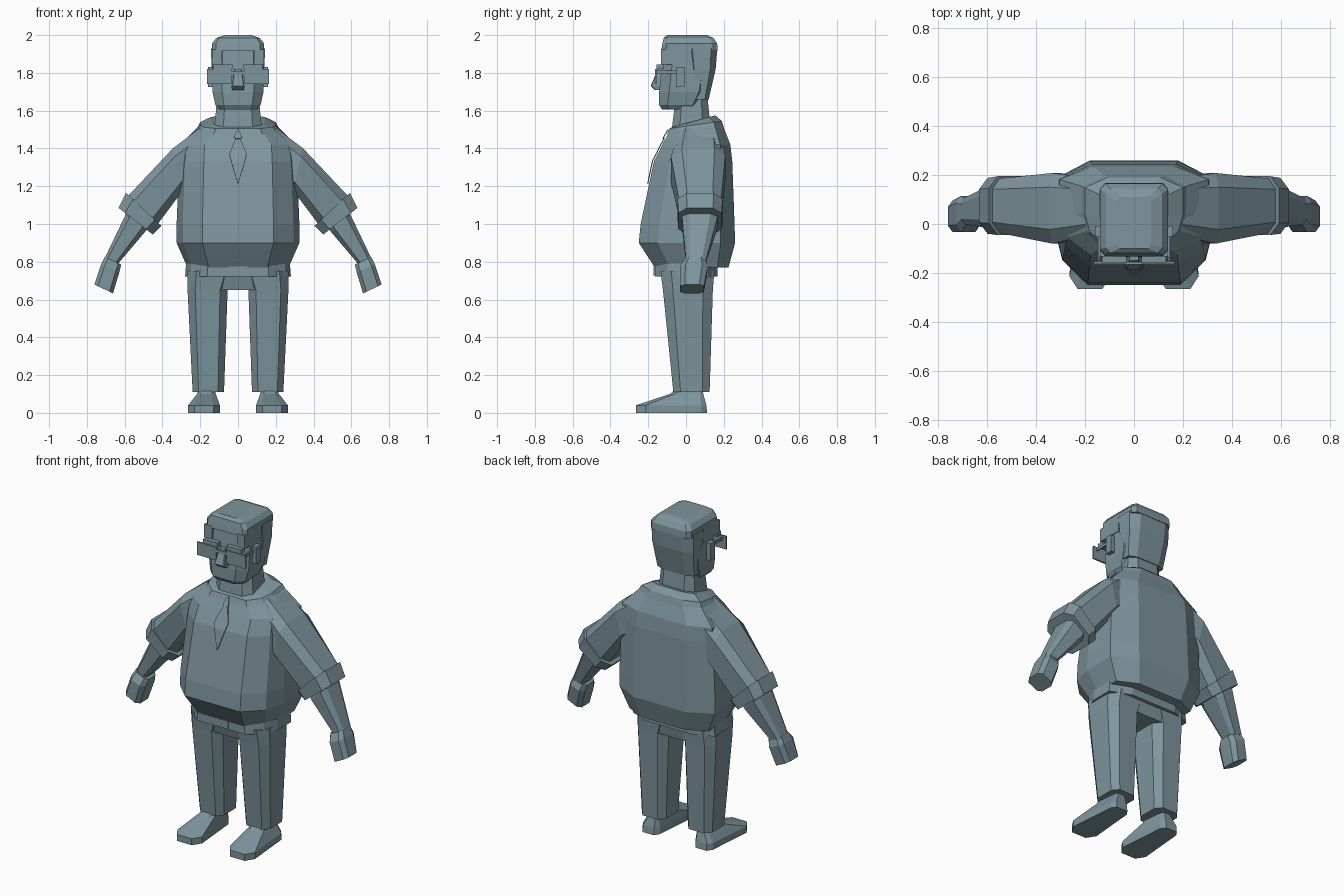
import bpy, bmesh

slate = bpy.data.materials.new("slate_blue_grey")
slate.diffuse_color = (0.21, 0.30, 0.34, 1)

# Half outlines: (u across 0..1 from centre, v from front 0 to back 1)
BODY = [(.58, 0), (.9, .2), (1, .45), (1, .85), (.55, 1)]
BOXY = [(.62, 0), (1, .2), (1, .8), (.62, 1)]
SQUARE = [(.85, 0), (1, .08), (1, .92), (.85, 1)]
SHOE = [(.6, 0), (1, .14), (.8, .65), (.7, .92), (.45, 1)]


def finish(name, bm):
    bmesh.ops.recalc_face_normals(bm, faces=bm.faces)
    me = bpy.data.meshes.new(name)
    bm.to_mesh(me)
    bm.free()
    me.materials.append(slate)
    ob = bpy.data.objects.new(name, me)
    bpy.context.collection.objects.link(ob)
    return ob


def loft(name, rings, outline=BOXY, side=1):
    """Ring: (xa, za, xb, zb, y_front, y_back, extra height at the back)."""
    full = outline + [(-u, v) for u, v in reversed(outline)]
    bm = bmesh.new()
    rows = []
    for xa, za, xb, zb, yf, yb, dz in rings:
        row = []
        for u, v in full:
            t = (u + 1) / 2
            row.append(bm.verts.new((side * (xa + (xb - xa) * t),
                                     yf + (yb - yf) * v,
                                     za + (zb - za) * t + dz * v)))
        rows.append(row)
    n = len(full)
    for lo, hi in zip(rows, rows[1:]):
        for i in range(n):
            j = (i + 1) % n
            bm.faces.new((lo[i], lo[j], hi[j], hi[i]))
    bm.faces.new(rows[0])
    bm.faces.new(rows[-1])
    return finish(name, bm)


def level(z, w, yf, yb, dz=0, cx=0):
    return (cx - w, z, cx + w, z, yf, yb, dz)


def box(name, x0, x1, y0, y1, z0, z1, side=1):
    bm = bmesh.new()
    bmesh.ops.create_cube(bm, size=1)
    for v in bm.verts:
        v.co = (side * ((x0 + x1) / 2 + v.co.x * (x1 - x0)),
                (y0 + y1) / 2 + v.co.y * (y1 - y0),
                (z0 + z1) / 2 + v.co.z * (z1 - z0))
    return finish(name, bm)


def chest_y(z):
    pts = [(1.0, -.24), (1.33, -.17), (1.42, -.125), (1.49, -.088), (1.53, -.06)]
    for (z0, a), (z1, b) in zip(pts, pts[1:]):
        if z <= z1:
            return a + (b - a) * (z - z0) / (z1 - z0)
    return -.06


def chest_plate(name, rows, off=.007, side=1):
    """Thin strip lying on the chest; rows are (x_left, x_right, z)."""
    bm = bmesh.new()
    vs = [[bm.verts.new((side * x, chest_y(z) - off, z)) for x in (a, b)]
          for a, b, z in rows]
    for p, q in zip(vs, vs[1:]):
        bm.faces.new((p[0], p[1], q[1], q[0]))
    bmesh.ops.remove_doubles(bm, verts=bm.verts, dist=1e-4)
    ob = finish(name, bm)
    mod = ob.modifiers.new("thickness", 'SOLIDIFY')
    mod.thickness = .006
    mod.offset = 0
    return ob


# Jumper body and collar
loft("jumper", [level(.77, .268, -.165, .225), level(.9, .325, -.25, .26),
                level(1.0, .325, -.24, .257), level(1.33, .312, -.17, .245),
                level(1.42, .305, -.125, .235), level(1.49, .22, -.088, .2, .02),
                level(1.51, .15, -.07, .15, .06)], BODY)
loft("collar", [level(1.475, .225, -.1, .205, .02), level(1.505, .2, -.088, .19, .04),
                level(1.515, .145, -.07, .155, .06)], BODY)
chest_plate("tie_knot", [(-.003, .003, 1.5), (-.02, .02, 1.46), (-.012, .012, 1.45)], .014)
chest_plate("tie_blade", [(-.012, .012, 1.455), (-.025, .025, 1.42), (-.045, .045, 1.37),
                          (-.036, .036, 1.33), (-.002, .002, 1.215)], .008)

# Neck and head
loft("neck", [level(1.46, .135, -.08, .14), level(1.56, .12, -.068, .125),
              level(1.66, .112, -.055, .115)])
loft("head", [level(1.605, .1, -.125, .04), level(1.63, .12, -.142, .08),
              level(1.70, .135, -.142, .122), level(1.82, .135, -.13, .14),
              level(1.93, .13, -.118, .145)])
loft("back_hair", [level(1.66, .125, .02, .12), level(1.82, .14, .015, .157),
                   level(1.93, .143, .0, .166)])
loft("top_hair", [level(1.915, .138, -.132, .168), level(1.955, .138, -.125, .165),
                  level(1.985, .115, -.118, .145), level(2.0, .07, -.1, .11)], SQUARE)

# Nose: narrow bridge widening to the tip
loft("nose", [level(1.71, .032, -.165, -.12), level(1.73, .034, -.187, -.12),
              level(1.82, .018, -.15, -.12)], SQUARE)
box("glasses_bridge", -.04, .04, -.165, -.155, 1.79, 1.81)

for s, tag in ((1, "left"), (-1, "right")):
    # Glasses, ears, sideburns
    box(tag + "_lens", .035, .165, -.163, -.153, 1.74, 1.82, s)
    box(tag + "_brow", .03, .13, -.157, -.12, 1.82, 1.845, s)
    box(tag + "_temple", .138, .146, -.158, -.02, 1.795, 1.812, s)
    box(tag + "_ear", .125, .16, -.052, -.008, 1.725, 1.83, s)
    box(tag + "_sideburn", .085, .138, -.132, .03, 1.845, 1.925, s)

    # Sleeve, cuff, forearm, hand
    loft(tag + "_sleeve", [(.20, 1.51, .2, 1.24, -.05, .19, 0),
                           (.345, 1.40, .29, 1.18, -.08, .208, 0),
                           (.59, 1.14, .425, 1.0, -.035, .185, 0)], side=s)
    loft(tag + "_cuff", [(.592, 1.165, .405, .99, -.045, .195, 0),
                         (.632, 1.085, .452, .945, -.04, .188, 0)], side=s)
    loft(tag + "_forearm", [(.60, 1.10, .47, .985, -.02, .17, 0),
                            (.595, 1.05, .495, .955, -.02, .165, 0),
                            (.71, .81, .635, .79, .0, .105, 0)], side=s)
    loft(tag + "_hand", [(.705, .825, .618, .785, -.005, .1, 0),
                         (.725, .785, .628, .745, -.032, .115, 0),
                         (.76, .68, .662, .632, -.032, .095, 0)], side=s)

    # Trouser leg and shoe
    loft(tag + "_trouser_leg", [level(.11, .083, -.067, .125, 0, .157),
                                level(.65, .106, -.122, .142, 0, .161),
                                level(.75, .125, -.135, .15, 0, .142)], side=s)
    loft(tag + "_shoe", [level(0, .084, -.265, .112, 0, .18),
                         level(.04, .084, -.265, .108, 0, .18),
                         level(.1, .05, -.085, .092, 0, .167),
                         level(.13, .04, -.05, .085, 0, .165)], SHOE, side=s)

# Hips and belt
loft("hips", [level(.65, .23, -.11, .135), level(.75, .268, -.137, .152)], BOXY)
loft("belt", [level(.722, .28, -.165, .168), level(.79, .275, -.165, .168)], BODY)
box("belt_buckle", -.05, .05, -.171, -.163, .728, .775)
